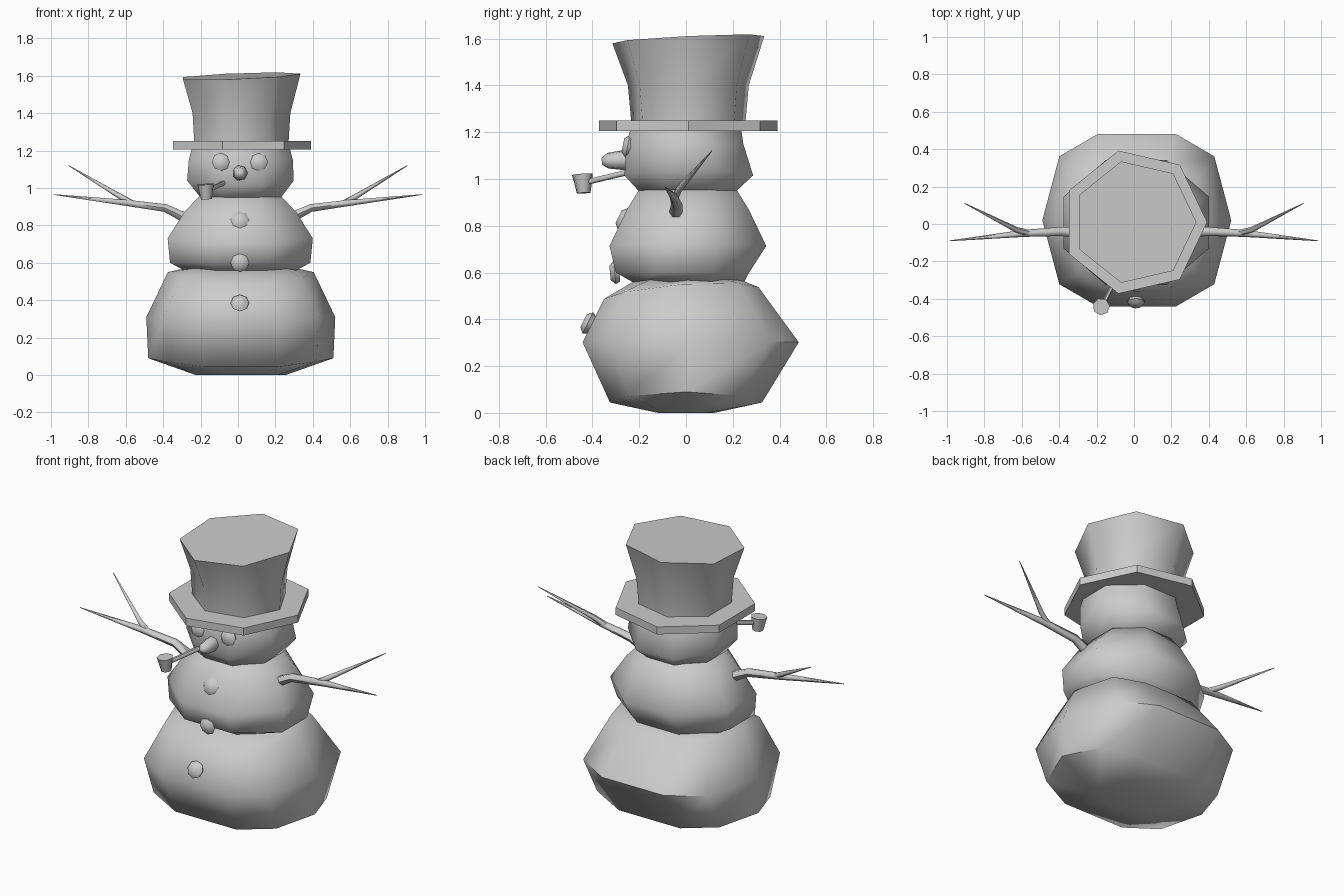
import bpy, bmesh
from math import sin, cos, pi, radians
from mathutils import Vector

if "Cube" in bpy.data.objects:
    bpy.data.objects.remove(bpy.data.objects["Cube"])


def finish(name, bm, angle=60):
    bmesh.ops.recalc_face_normals(bm, faces=bm.faces[:])
    me = bpy.data.meshes.new(name)
    bm.to_mesh(me)
    bm.free()
    ob = bpy.data.objects.new(name, me)
    bpy.context.collection.objects.link(ob)
    bpy.ops.object.select_all(action='DESELECT')
    ob.select_set(True)
    bpy.context.view_layer.objects.active = ob
    bpy.ops.object.shade_smooth_by_angle(angle=radians(angle))
    return ob


def skin(bm, loops):
    """Bridge matching vertex loops and cap both ends."""
    rings = [[bm.verts.new(p) for p in loop] for loop in loops]
    n = len(rings[0])
    for a, b in zip(rings, rings[1:]):
        for i in range(n):
            j = (i + 1) % n
            bm.faces.new((a[i], a[j], b[j], b[i]))
    bm.faces.new(rings[0][::-1])
    bm.faces.new(rings[-1])


def loft(name, outline, rings, angle=60):
    """Rings: rx, ry, z, centre x, centre y, side lift, back tilt, x tilt."""
    bm = bmesh.new()
    skin(bm, [[(cx + rx * u, cy + ry * v, z + lift * u * u + tilt * v + tx * u)
               for u, v in outline]
              for rx, ry, z, cx, cy, lift, tilt, tx in rings])
    return finish(name, bm, angle)


def tube(bm, path, n=6):
    """Tapered limb through (point, radius) pairs."""
    loops = []
    for i, (p, r) in enumerate(path):
        d = Vector(path[min(i + 1, len(path) - 1)][0]) - Vector(path[max(i - 1, 0)][0])
        q = d.to_track_quat('Z', 'Y')
        loops.append([Vector(p) + q @ Vector((r * cos(2 * pi * k / n), r * sin(2 * pi * k / n), 0))
                      for k in range(n)])
    skin(bm, loops)


def lump(name, centre, r, normal):
    """Flattened coal lump facing along normal."""
    bm = bmesh.new()
    c, d = Vector(centre), Vector(normal).normalized()
    tube(bm, [(c - d * .02, r * .8), (c, r), (c + d * .02, r * .6)], 8)
    return finish(name, bm)


def polygon(n, turn=0.0, grow=1.0):
    return [(grow * cos(2 * pi * i / n + turn), grow * sin(2 * pi * i / n + turn)) for i in range(n)]


# Snow balls
quarter = [(1, 0), (.82, .74), (.41, 1)]
half = quarter + [(-x, y) for x, y in quarter[::-1]]
decagon = half + [(-.82, -.74), (-.41, -1), (.41, -1), (.82, -.74)]
octagon = polygon(8, pi / 8, 1 / cos(pi / 8))
loft("lower_body", decagon, [
    (.24, .12, 0, .015, 0, 0, 0, 0),
    (.495, .325, .035, .015, 0, .055, 0, 0),
    (.505, .462, .30, .015, .02, .01, 0, 0),
    (.39, .33, .505, .015, -.02, .045, .025, 0),
    (.30, .22, .57, .015, .01, 0, 0, 0)])
loft("middle_body", octagon, [
    (.30, .22, .54, .012, .02, .02, 0, 0),
    (.375, .285, .60, .012, -.015, 0, 0, 0),
    (.388, .335, .71, .012, .008, .02, 0, 0),
    (.30, .26, .87, .012, .008, 0, 0, 0),
    (.215, .205, .96, .012, .008, 0, 0, 0)])
loft("head", octagon, [
    (.20, .19, .93, .015, .005, 0, 0, 0),
    (.285, .275, 1.01, .013, .012, .03, 0, 0),
    (.278, .25, 1.15, .015, -.005, 0, 0, 0),
    (.26, .235, 1.22, .015, 0, 0, 0, 0)])

# Top hat
heptagon = polygon(7)
loft("hat_brim", heptagon, [(.388, .392, 1.205, .003, .01, 0, 0, 0),
                            (.388, .392, 1.25, .003, .01, 0, 0, 0)], 30)
loft("hat_crown", heptagon, [
    (.265, .25, 1.24, .005, .01, 0, 0, 0),
    (.275, .265, 1.40, .005, .01, 0, 0, 0),
    (.33, .333, 1.598, .004, .01, 0, .016, .013)])

# Face
for side, x in (("left", -.09), ("right", .11)):
    lump(side + "_eye", (x, -.25, 1.14), .05, (0, -1, .2))
bm = bmesh.new()
tube(bm, [((.01, -.22, 1.08), .042), ((.01, -.28, 1.08), .042),
          ((.01, -.335, 1.078), .034), ((.01, -.36, 1.075), .014)], 7)
finish("nose", bm)

# Pipe
bm = bmesh.new()
tube(bm, [((-.165, -.43, .985), .013), ((-.075, -.25, 1.028), .013)])
finish("pipe_stem", bm)
bm = bmesh.new()
tube(bm, [((-.17, -.438, .94), .03), ((-.173, -.44, .99), .04), ((-.175, -.442, 1.02), .046)], 7)
finish("pipe_bowl", bm)

# Buttons
for i, (y, z, n) in enumerate([(-.27, .83, (0, -1, .5)), (-.305, .60, (0, -1, -.1)),
                               (-.42, .385, (0, -1, .5))]):
    lump("button_%d" % (i + 1), (.01, y, z), .05, n)

# Twig arms
for side, s in (("left", -1), ("right", 1)):
    bm = bmesh.new()
    tube(bm, [((s * .27, -.045, .835), .032), ((s * .39, -.04, .893), .024),
              ((s * .59, -.05, .92), .019), ((s * .985, -.09, .965), .002)])
    tube(bm, [((s * .56, -.05, .915), .018), ((s * .63, -.03, .955), .015),
              ((s * .905, .11, 1.12), .002)])
    finish(side + "_arm", bm)
